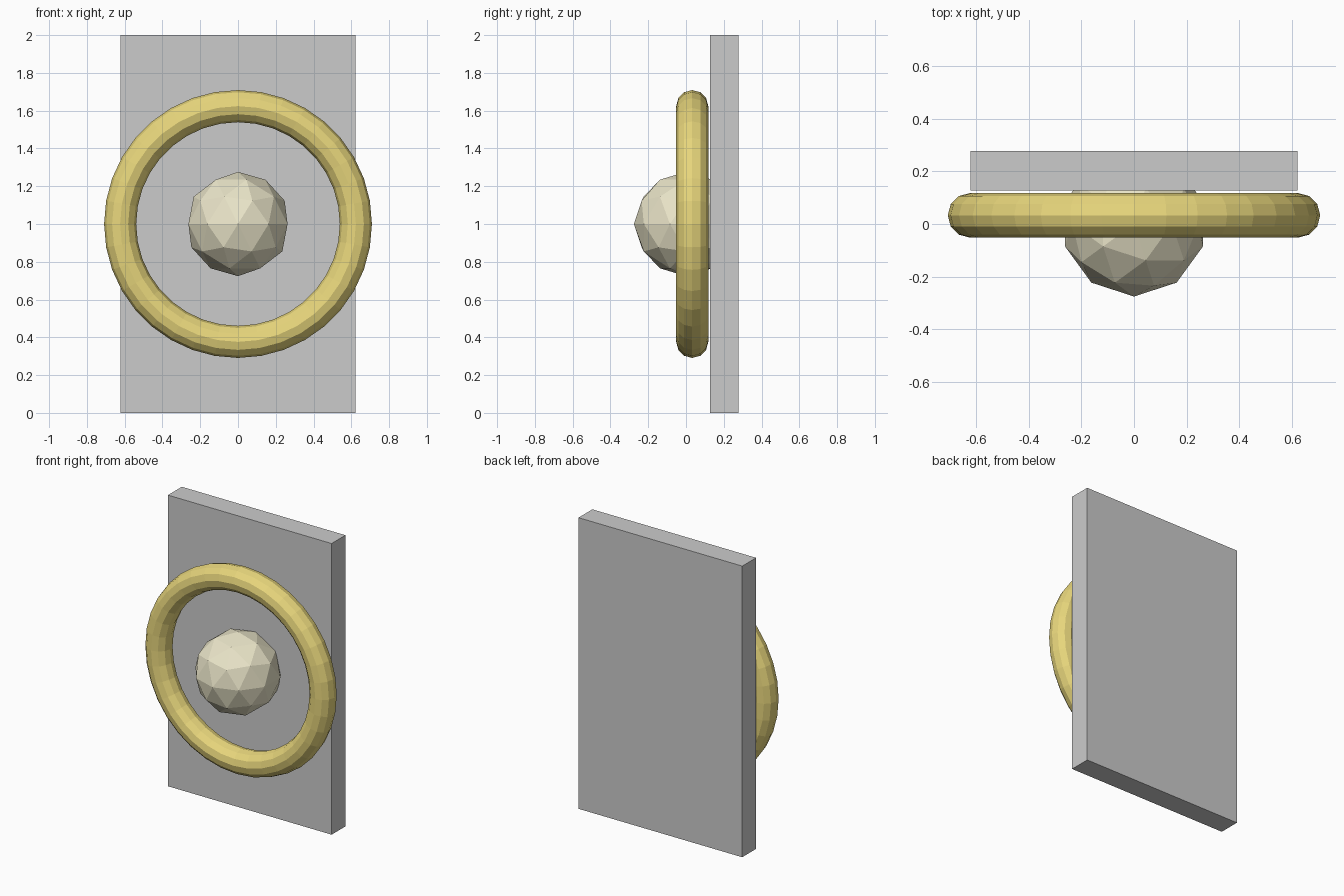
import bpy
import math

if "Cube" in bpy.data.objects:
    bpy.data.objects.remove(bpy.data.objects["Cube"])


def material(name, rgb):
    m = bpy.data.materials.new(name)
    m.diffuse_color = (*rgb, 1.0)
    m.use_nodes = True
    m.node_tree.nodes["Principled BSDF"].inputs["Base Color"].default_value = m.diffuse_color
    return m


def finish(name, mat=None):
    ob = bpy.context.object
    ob.name = name
    if mat:
        ob.data.materials.append(mat)
    return ob


gold = material("gold", (0.80, 0.67, 0.20))
cream = material("cream", (0.82, 0.78, 0.58))

# Upright backing panel
bpy.ops.mesh.primitive_cube_add(size=1, location=(0, 0.203, 1))
panel = finish("panel")
panel.scale = (1.244, 0.15, 2.0)

# Upright ring resting just in front of the panel
bpy.ops.mesh.primitive_torus_add(
    major_radius=0.624, minor_radius=0.085,
    major_segments=36, minor_segments=12,
    location=(0, 0.033, 1), rotation=(math.pi / 2, 0, 0))
finish("ring", gold)

# Faceted knob, sunk into the panel
bpy.ops.mesh.primitive_ico_sphere_add(
    subdivisions=2, radius=0.276, location=(0, 0, 1))
finish("knob", cream)
